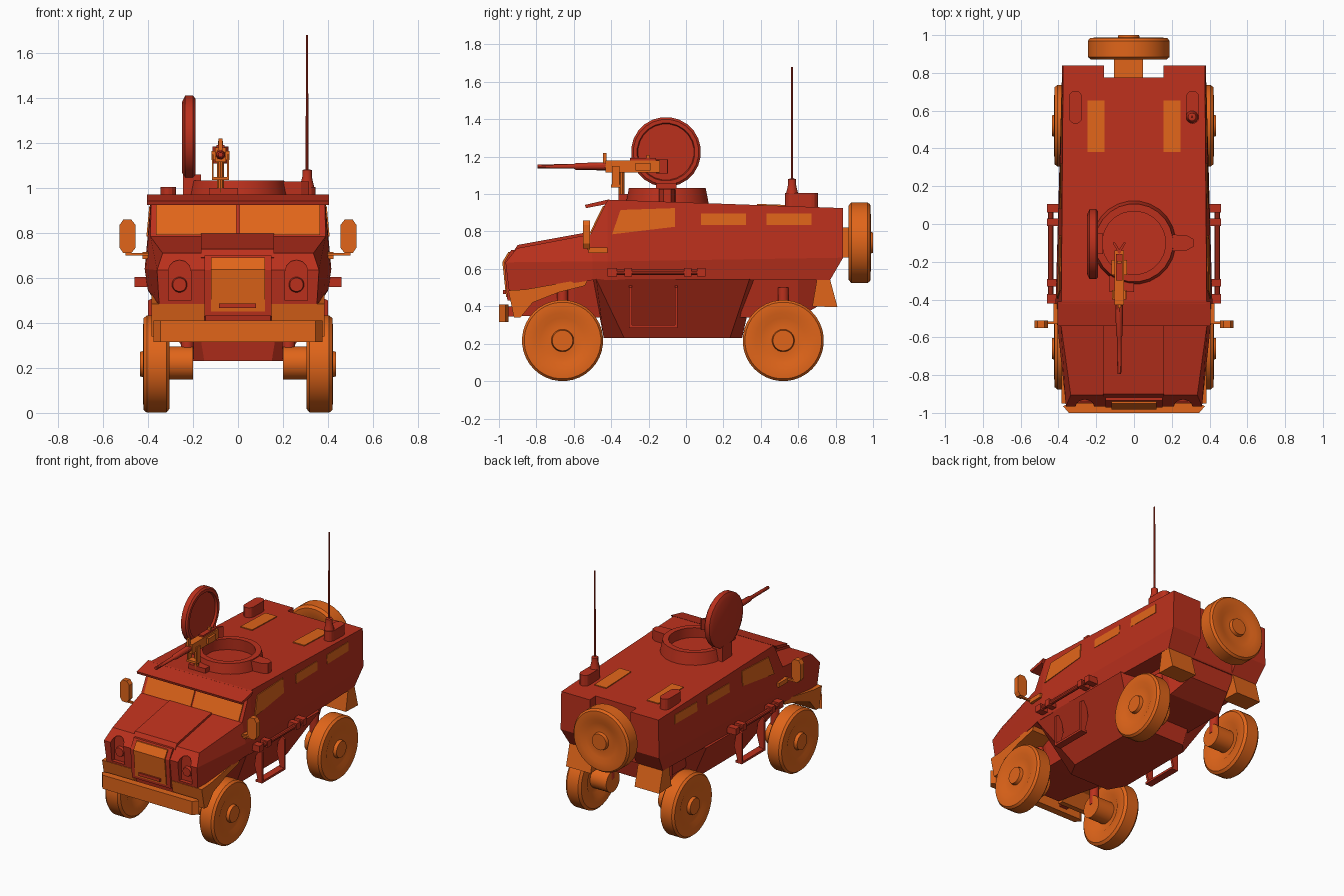
import bpy, bmesh, math

if "Cube" in bpy.data.objects:
    bpy.data.objects.remove(bpy.data.objects["Cube"])

def material(name, col):
    m = bpy.data.materials.new(name)
    m.diffuse_color = (*col, 1)
    m.use_nodes = True
    m.node_tree.nodes["Principled BSDF"].inputs["Base Color"].default_value = m.diffuse_color
    return m

RED = material("red_paint", (0.50, 0.03, 0.012))
ORANGE = material("orange_paint", (0.75, 0.13, 0.01))

def mesh(name, verts, faces, mat, mirror=False, smooth=False):
    me = bpy.data.meshes.new(name)
    me.from_pydata(verts, [], faces)
    bm = bmesh.new()
    bm.from_mesh(me)
    bmesh.ops.remove_doubles(bm, verts=bm.verts, dist=1e-5)
    bmesh.ops.recalc_face_normals(bm, faces=bm.faces)
    bm.to_mesh(me)
    bm.free()
    me.materials.append(mat)
    ob = bpy.data.objects.new(name, me)
    bpy.context.collection.objects.link(ob)
    if smooth:
        bpy.ops.object.select_all(action='DESELECT')
        ob.select_set(True)
        bpy.context.view_layer.objects.active = ob
        bpy.ops.object.shade_smooth_by_angle(angle=math.radians(35))
    if mirror:
        ob.modifiers.new("mirror", 'MIRROR').use_mirror_merge = False
    return ob

def prism(name, pts, axis, a, b, mat, mirror=False):
    # extrude a 2D outline along an axis (outline uses the other two axes in order)
    put = {'x': lambda p, h: (h, p[0], p[1]), 'y': lambda p, h: (p[0], h, p[1]),
           'z': lambda p, h: (p[0], p[1], h)}[axis]
    n = len(pts)
    v = [put(p, a) for p in pts] + [put(p, b) for p in pts]
    f = [list(range(n)), list(range(n, 2 * n))]
    f += [(i, (i + 1) % n, n + (i + 1) % n, n + i) for i in range(n)]
    return mesh(name, v, f, mat, mirror)

def box(name, x, y, z, mat, mirror=False):
    return prism(name, [(x[0], y[0]), (x[1], y[0]), (x[1], y[1]), (x[0], y[1])], 'z', *z, mat, mirror)

def lathe(name, prof, axis, c, mat, seg=32, mirror=False, closed=False):
    # spin (radius, height) points about an axis through c
    v, f, n = [], [], len(prof)
    for i in range(seg):
        t = 2 * math.pi * (i + .5) / seg
        for r, h in prof:
            p = {'x': (h, r * math.cos(t), r * math.sin(t)), 'y': (r * math.cos(t), h, r * math.sin(t)),
                 'z': (r * math.cos(t), r * math.sin(t), h)}[axis]
            v.append(tuple(p[k] + c[k] for k in range(3)))
    for i in range(seg):
        for j in range(n if closed else n - 1):
            a, b, k = i * n, (i + 1) % seg * n, (j + 1) % n
            f.append((a + j, a + k, b + k, b + j))
    ob = mesh(name, v, f, mat, mirror, True)
    return ob

def loft(name, stations, mat):
    # each station is the right half of a symmetric section, bottom to top
    n = len(stations[0])
    v = []
    for s in stations:
        v += [(x, y, z) for x, y, z in s] + [(-x, y, z) for x, y, z in s]
    f = []
    for e in (0, len(stations) - 1):
        o = e * 2 * n
        f += [(o + i, o + i + 1, o + n + i + 1, o + n + i) for i in range(n - 1)]
    for s in range(len(stations) - 1):
        o, q = s * 2 * n, (s + 1) * 2 * n
        for h in (0, n):
            f += [(o + h + i, o + h + i + 1, q + h + i + 1, q + h + i) for i in range(n - 1)]
        for i in (0, n - 1):
            f.append((o + i, o + n + i, q + n + i, q + i))
    return mesh(name, v, f, mat)

def cut(ob, cutter):
    m = ob.modifiers.new("cut", 'BOOLEAN')
    m.operation, m.object, m.solver = 'DIFFERENCE', cutter, 'EXACT'
    bpy.context.view_layer.objects.active = ob
    bpy.ops.object.modifier_apply(modifier="cut")
    bpy.data.objects.remove(cutter)

# armoured hull: nose, cowl, windscreen top, tail
hull = loft("hull", [
    [(.35, -.945, .47), (.36, -.965, .635), (.335, -.905, .71)],
    [(.395, -.50, .54), (.41, -.50, .64), (.39, -.51, .785)],
    [(.40, -.42, .54), (.415, -.42, .64), (.385, -.42, .97)],
    [(.36, .77, .54), (.38, .84, .66), (.375, .84, .925)]], RED)
cut(hull, box("door_cutter", (-.16, .155), (.775, 1), (.3, 1.2), RED))
arch = [(-.05, .50), (.05, .50), (.05, .63)] + \
       [(.05 * math.cos(t * math.pi / 6), .63 + .05 * math.sin(t * math.pi / 6)) for t in range(1, 6)] + [(-.05, .63)]
for s in (-1, 1):
    cut(hull, prism("lamp_cutter", [(p[0] + s * .26, p[1]) for p in arch], 'y', -1.1, -.922, RED))
for s in (-1, 1):
    lathe("headlamp", [(0, -.94), (.03, -.94), (.035, -.92), (0, -.92)], 'y', (s * .26, 0, .57), RED, 16)

# V-shaped belly and chassis
loft("belly", [[(.15, -.44, .23), (.20, -.50, .545)], [(.21, -.33, .23), (.40, -.48, .545)],
               [(.21, .235, .23), (.395, .34, .545)], [(.15, .30, .23), (.20, .37, .545)]], RED)
loft("chassis", [[(.14, -.91, .35), (.15, -.935, .50)], [(.2, -.6, .34), (.24, -.6, .545)],
                 [(.2, .6, .34), (.24, .6, .545)], [(.15, .74, .42), (.18, .765, .545)]], RED)

# hood panel, grille, fenders, bumper
prism("hood_panel", [(-.925, .69), (-.90, .728), (-.52, .797), (-.52, .75), (-.90, .68)], 'x', -.165, .16, RED)
prism("grille_surround", [(-.955, .43), (-.972, .635), (-.935, .70), (-.9, .70), (-.9, .43)], 'x', -.15, .15, RED)
prism("grille", [(-.962, .45), (-.982, .637), (-.95, .69), (-.9, .69), (-.9, .45)], 'x', -.12, .12, ORANGE)
box("grille_slot", (-.085, .08), (-.978, -.94), (.467, .487), RED)
prism("front_fender", [(-.95, .485), (-.86, .49), (-.52, .55), (-.54, .51), (-.68, .475), (-.82, .42), (-.885, .34),
                       (-.92, .34)], 'x', .15, .385, ORANGE, True)
prism("bumper", [(-.375, -.965), (-.345, -1), (.345, -1), (.375, -.965), (.345, -.95), (-.345, -.95)],
      'z', .315, .41, ORANGE)
box("bumper_bracket", (.18, .24), (-.96, -.9), (.345, .40), RED, True)
prism("rear_mud_guard", [(.77, .545), (.81, .395), (.675, .40), (.70, .545)], 'x', .17, .36, ORANGE, True)
for n, pts in (("rear_arch_lip", [(.235, .23), (.35, .545), (.80, .545), (.80, .56), (.335, .56), (.22, .23)]),
               ("front_arch_lip", [(-.33, .23), (-.47, .545), (-.52, .56), (-.46, .56), (-.315, .23)])):
    prism(n, pts, 'x', .20, .385 if n[0] == 'r' else .395, RED, True) if n[0] == 'x' else None

# windscreen and visor
wy = lambda z: -.51 + .09 * (z - .785) / .185
prism("windscreen_pane", [(wy(.79) - .008, .79), (wy(.935) - .008, .935), (wy(.935) + .02, .935), (wy(.79) + .02, .79)],
      'x', .006, .365, ORANGE, True)
prism("visor", [(-.41, .972), (-.54, .942), (-.535, .925), (-.43, .945)], 'x', -.405, .405, RED)

# side windows follow the sloping hull side
def side(y, z):
    t = (y + .42) / 1.26
    k = (z - .64 - .02 * t) / (.33 - .065 * t)
    return (.415 - .035 * t) * (1 - k) + (.385 - .01 * t) * k

def panel(name, pts, mat):
    n = len(pts)
    v = [(side(y, z) + d, y, z) for d in (-.02, .006) for y, z in pts]
    f = [list(range(n)), list(range(n, 2 * n))] + [(i, (i + 1) % n, n + (i + 1) % n, n + i) for i in range(n)]
    mesh(name, v, f, mat, True)

panel("front_side_window", [(-.395, .785), (-.06, .825), (-.06, .925), (-.35, .915)], ORANGE)
for y in (.08, .43):
    panel("rear_side_window", [(y, .835), (y + .24, .835), (y + .24, .897), (y, .897)], ORANGE)

# wheels with dished rims, hubs and axle stubs
def wheel_profile(o):
    return [(r, h + o) for r, h in [(0, .02), (.10, .02), (.13, 0), (.2, 0), (.217, .014), (.217, .10), (.205, .115),
            (.15, .118), (.12, .105), (.06, .108), (.055, .13), (0, .13)]]
for n, y in (("front", -.66), ("rear", .52)):
    lathe(n + "_wheel", wheel_profile(.305), 'x', (0, y, .217), ORANGE, 36, True)
    lathe(n + "_axle_stub", [(0, .2), (.075, .2), (.075, .33), (0, .33)], 'x', (0, y, .222), ORANGE, 20, True)
    lathe(n + "_strut", [(0, .24), (.03, .24), (.03, .5), (0, .5)], 'z', (.225, y, 0), RED, 12, True)
lathe("spare_wheel", wheel_profile(.87), 'y', (-.028, 0, .74), ORANGE, 36)
box("spare_mount", (-.105, .047), (.76, .89), (.66, .82), ORANGE)

# side rails and boarding steps
lathe("side_rail", [(0, -.42), (.015, -.42), (.015, .10), (0, .10)], 'y', (.44, 0, .582), RED, 10, True)
for a, b in ((-.42, -.37), (-.33, -.29), (-.01, .03), (.06, .105)):
    box("rail_bracket", (.39, .46), (a, b), (.56, .605), RED, True)
for a in (-.305, -.06):
    prism("step_side", [(.36, .52), (.40, .50), (.40, .285), (.37, .285), (.34, .40)], 'y', a, a + .015, RED, True)
box("step_tread", (.35, .40), (-.305, -.045), (.285, .30), RED, True)

# mirrors
prism("mirror", [(.455, .735), (.475, .71), (.51, .71), (.527, .735), (.527, .835), (.51, .86), (.475, .86),
                 (.455, .835)], 'y', -.55, -.512, ORANGE, True)
box("mirror_arm", (.39, .50), (-.53, -.515), (.70, .712), ORANGE, True)
box("mirror_base", (.385, .425), (-.52, -.42), (.685, .715), ORANGE, True)

# roof fittings: glass panels, pods, antenna
rz = lambda y: .97 - .045 * (y + .42) / 1.26
prism("roof_window", [(.38, rz(.38) - .02), (.655, rz(.655) - .02), (.655, rz(.655) + .006), (.38, rz(.38) + .006)],
      'x', .157, .247, ORANGE, True)
prism("roof_pod", [(.31 + .035 * math.cos(a), (.565 if i > 6 else .67) + .035 * math.sin(a))
                   for i, a in enumerate(math.pi * k / 6 for k in (0, 1, 2, 3, 4, 5, 6, 6, 7, 8, 9, 10, 11, 12))],
      'z', .92, 1.005, RED, True)
lathe("antenna_base", [(0, 1), (.034, 1), (.022, 1.05), (.022, 1.08), (0, 1.085)], 'z', (.307, .567, 0), RED, 12)
lathe("antenna", [(0, 1.07), (.007, 1.07), (.005, 1.68), (0, 1.68)], 'z', (.307, .567, 0), RED, 8)

# turret ring and open hatch
lathe("turret_ring", [(.175, .94), (.225, .94), (.207, 1.033), (.168, 1.033)], 'z', (0, -.10, 0), RED, 24, closed=True)
prism("ring_lug", [(.19, -.145), (.28, -.14), (.315, -.12), (.315, -.08), (.28, -.06), (.19, -.055)], 'z', .94, 1.028, RED)
prism("ring_front_plate", [(-.13, -.25), (.0, -.28), (.0, -.36), (-.13, -.36)], 'z', .95, 1.0, RED)
box("hatch_hinge", (-.245, -.165), (-.16, -.05), (.95, 1.06), RED)
lathe("hatch_lid", [(0, -.248), (.16, -.248), (.187, -.235), (.187, -.20), (.175, -.19), (.155, -.19), (.15, -.205),
                    (0, -.205)], 'x', (0, -.107, 1.225), RED, 24)

# roof gun on its cradle
gx = -.078
lathe("gun_barrel", [(0, -.795), (.011, -.795), (.012, -.60), (.018, -.59), (.022, -.42), (0, -.42)],
      'y', (gx, 0, 1.148), RED, 10)
box("gun_receiver", (gx - .025, gx + .025), (-.43, -.14), (1.115, 1.18), ORANGE)
box("gun_feed_cover", (gx - .018, gx + .018), (-.30, -.16), (1.17, 1.192), RED)
box("gun_feed_tray", (gx - .04, gx + .04), (-.27, -.19), (1.125, 1.165), ORANGE)
box("gun_sight", (gx - .008, gx + .008), (-.445, -.425), (1.15, 1.22), ORANGE)
box("gun_rear_sight", (gx - .012, gx + .012), (-.21, -.195), (1.18, 1.21), ORANGE)
for s in (-1, 1):
    box("cradle_arm", (gx + s * .034 - .004, gx + s * .034 + .004), (-.395, -.355), (1.045, 1.15), ORANGE)
    prism("gun_grip", [(gx, -.16), (gx + s * .035, -.10), (gx + s * .025, -.095), (gx - s * .01, -.15)], 'z',
          1.11, 1.185, RED)
box("cradle_base", (gx - .038, gx + .038), (-.40, -.35), (1.035, 1.05), ORANGE)
lathe("gun_pintle", [(0, .98), (.016, .98), (.016, 1.12), (0, 1.12)], 'z', (gx, -.345, 0), ORANGE, 10)
